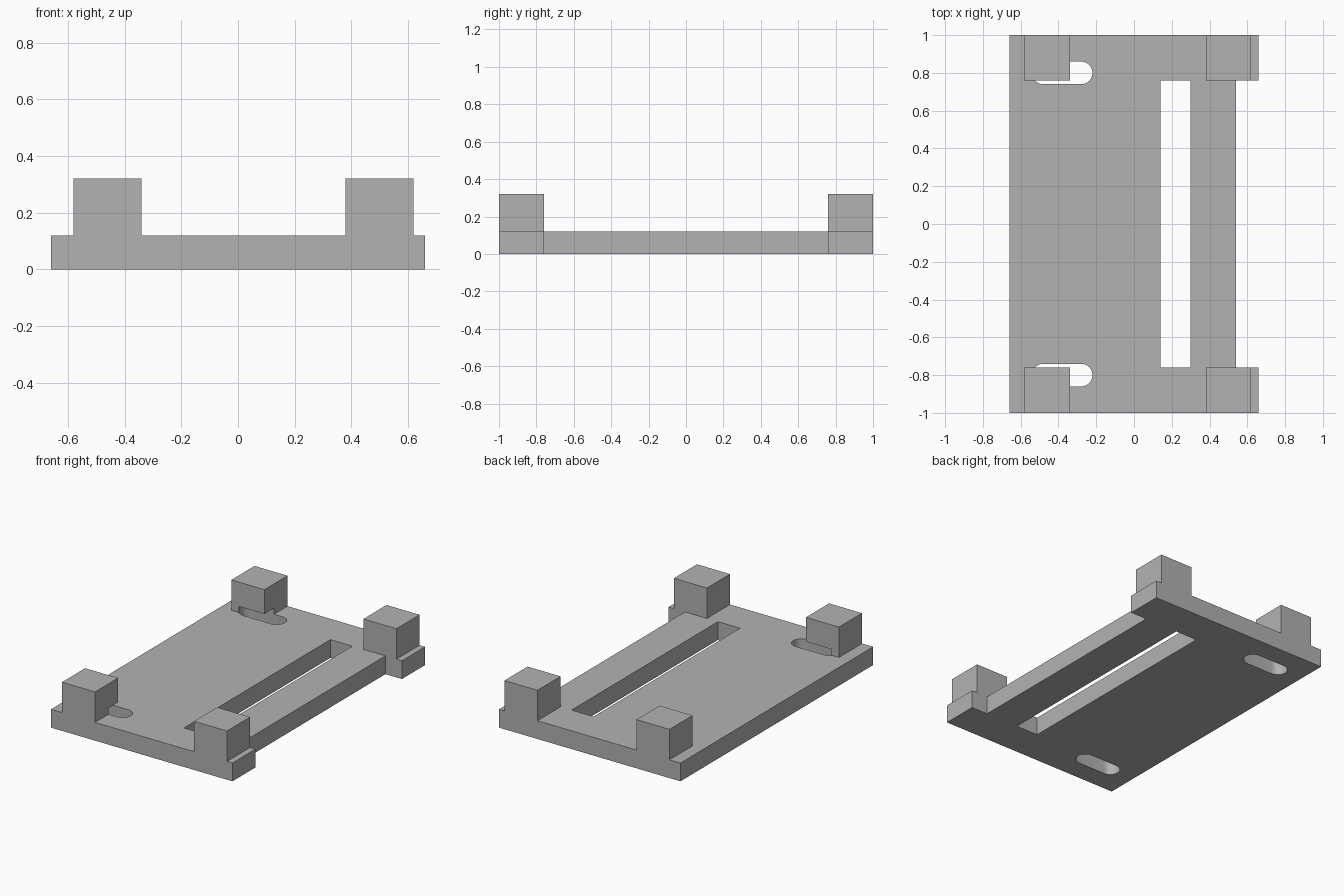
import bpy
import bmesh
from math import pi, sin, cos

if "Cube" in bpy.data.objects:
    bpy.data.objects.remove(bpy.data.objects["Cube"], do_unlink=True)

THICK = 0.12      # plate thickness
POST_TOP = 0.32   # top of the corner posts
INNER = 0.76      # inner y edge of posts, notch and long slot

grey = bpy.data.materials.new("plain grey")
grey.use_nodes = True
colour = (0.448, 0.448, 0.448, 1)
grey.diffuse_color = colour
grey.node_tree.nodes["Principled BSDF"].inputs["Base Color"].default_value = colour


def prism(name, outline, z0, z1):
    """Extrude a flat outline from z0 up to z1."""
    bm = bmesh.new()
    base = bm.faces.new([bm.verts.new((x, y, z0)) for x, y in outline])
    top = bmesh.ops.extrude_face_region(bm, geom=[base])["geom"]
    bmesh.ops.translate(bm, vec=(0, 0, z1 - z0),
                        verts=[v for v in top if isinstance(v, bmesh.types.BMVert)])
    bmesh.ops.recalc_face_normals(bm, faces=bm.faces)
    mesh = bpy.data.meshes.new(name)
    bm.to_mesh(mesh)
    bm.free()
    mesh.materials.append(grey)
    obj = bpy.data.objects.new(name, mesh)
    bpy.context.collection.objects.link(obj)
    return obj


def rect(x0, x1, y0, y1):
    return [(x0, y0), (x1, y0), (x1, y1), (x0, y1)]


def oblong(x0, x1, y, r, steps=16):
    """Rounded slot outline between two end-circle centres."""
    arc = [-pi / 2 + pi * i / steps for i in range(steps + 1)]
    return ([(x1 + r * cos(a), y + r * sin(a)) for a in arc] +
            [(x0 - r * cos(a), y - r * sin(a)) for a in arc])


def combine(target, tool, operation):
    """Apply a boolean to the target and remove the tool."""
    tool.hide_render = True
    mod = target.modifiers.new(operation.lower(), 'BOOLEAN')
    mod.operation = operation
    mod.solver = 'EXACT'
    mod.object = tool
    bpy.context.view_layer.objects.active = target
    bpy.ops.object.modifier_apply(modifier=mod.name)
    bpy.data.objects.remove(tool, do_unlink=True)


# Base plate with a wide notch along its left edge
plate = prism("mounting_plate",
              [(-0.66, -1), (0.66, -1), (0.66, -INNER), (0.54, -INNER),
               (0.54, INNER), (0.66, INNER), (0.66, 1), (-0.66, 1)], 0, THICK)

# Four square corner posts
for x in (-0.58, 0.38):
    for y in (-1, INNER):
        post = prism("corner_post", rect(x, x + 0.24, y, y + 0.24), 0.06, POST_TOP)
        combine(plate, post, 'UNION')

# Long rectangular slot
combine(plate, prism("long_slot", rect(0.14, 0.30, -INNER, INNER), -0.1, 0.2), 'DIFFERENCE')

# Rounded screw slots, reaching a little way up into the posts
for y in (-0.8, 0.8):
    combine(plate, prism("screw_slot", oblong(-0.48, -0.28, y, 0.06), -0.04, 0.16), 'DIFFERENCE')

# Smooth the rounded slot ends, keep all corners sharp
bpy.ops.object.select_all(action='DESELECT')
plate.select_set(True)
bpy.context.view_layer.objects.active = plate
bpy.ops.object.shade_smooth_by_angle(angle=pi / 6)
